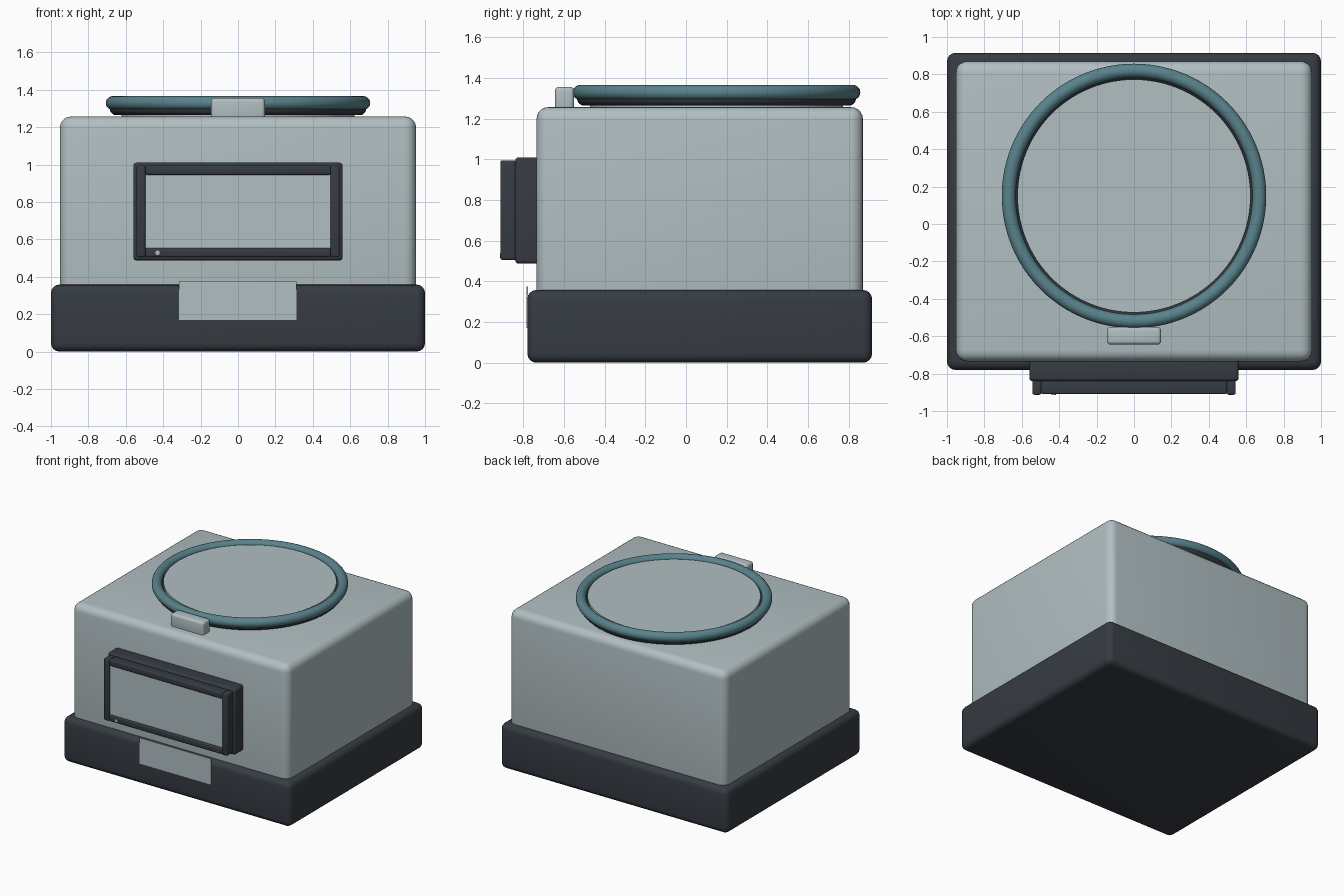
import bpy
import math

if "Cube" in bpy.data.objects:
    bpy.data.objects.remove(bpy.data.objects["Cube"])


def material(name, rgb):
    m = bpy.data.materials.new(name)
    m.diffuse_color = (*rgb, 1)
    m.use_nodes = True
    m.node_tree.nodes["Principled BSDF"].inputs["Base Color"].default_value = m.diffuse_color
    return m


LIGHT = material("pale grey", (0.44, 0.52, 0.54))
DARK = material("charcoal", (0.037, 0.045, 0.056))
TEAL = material("teal", (0.10, 0.225, 0.26))


def finish(name, mat):
    o = bpy.context.object
    o.name = name
    o.data.materials.append(mat)
    return o


def box(name, mat, x, y, z, bevel=0.0, segments=4):
    """Box from (min, max) ranges with rounded edges."""
    bpy.ops.mesh.primitive_cube_add(size=1, location=[sum(r) / 2 for r in (x, y, z)])
    o = finish(name, mat)
    o.scale = [r[1] - r[0] for r in (x, y, z)]
    bpy.ops.object.transform_apply(location=False, rotation=False, scale=True)
    if bevel:
        b = o.modifiers.new("rounding", 'BEVEL')
        b.width = bevel
        b.segments = segments
        bpy.ops.object.modifier_apply(modifier=b.name)
        bpy.ops.object.shade_smooth_by_angle(angle=math.radians(35))
    return o


def ring(name, mat, z, major, minor):
    bpy.ops.mesh.primitive_torus_add(location=(0, 0.15, z), major_radius=major,
                                     minor_radius=minor, major_segments=96,
                                     minor_segments=20)
    finish(name, mat)
    bpy.ops.object.shade_smooth()


def cylinder(name, mat, radius, depth, loc, rot=(0, 0, 0), sides=96):
    bpy.ops.mesh.primitive_cylinder_add(vertices=sides, radius=radius, depth=depth,
                                        location=loc, rotation=rot)
    finish(name, mat)
    bpy.ops.object.shade_smooth_by_angle(angle=math.radians(35))


# Plinth and main body
box("base", DARK, (-1, 1), (-0.78, 0.915), (0, 0.358), 0.045)
box("body", LIGHT, (-0.952, 0.952), (-0.735, 0.87), (0.25, 1.257), 0.06, 5)

# Round lid with its seal and rim
cylinder("lid", LIGHT, 0.623, 0.115, (0, 0.15, 1.2875))
ring("lid_seal", DARK, 1.3, 0.65, 0.036)
ring("lid_rim", TEAL, 1.329, 0.67, 0.037)

# Lid latch
box("latch", LIGHT, (-0.145, 0.145), (-0.645, -0.55), (1.24, 1.356), 0.02)

# Front window: housing, frame bars and panel
box("window_housing", DARK, (-0.56, 0.56), (-0.84, -0.71), (0.487, 1.01), 0.018)
for side, s in (("left", -1), ("right", 1)):
    xs = sorted((s * 0.495, s * 0.543))
    box("frame_" + side, DARK, xs, (-0.913, -0.83), (0.505, 0.995), 0.01, 3)
for side, z in (("bottom", (0.505, 0.555)), ("top", (0.945, 0.995))):
    box("frame_" + side, DARK, (-0.497, 0.497), (-0.91, -0.83), z, 0.01, 3)
box("window_panel", LIGHT, (-0.5, 0.5), (-0.897, -0.83), (0.55, 0.95))

# Small indicator on the lower frame bar
cylinder("indicator", LIGHT, 0.012, 0.02, (-0.43, -0.905, 0.528),
         (math.pi / 2, 0, 0), 16)

# Label plate on the base
box("label_plate", LIGHT, (-0.315, 0.312), (-0.785, -0.777), (0.17, 0.375))
